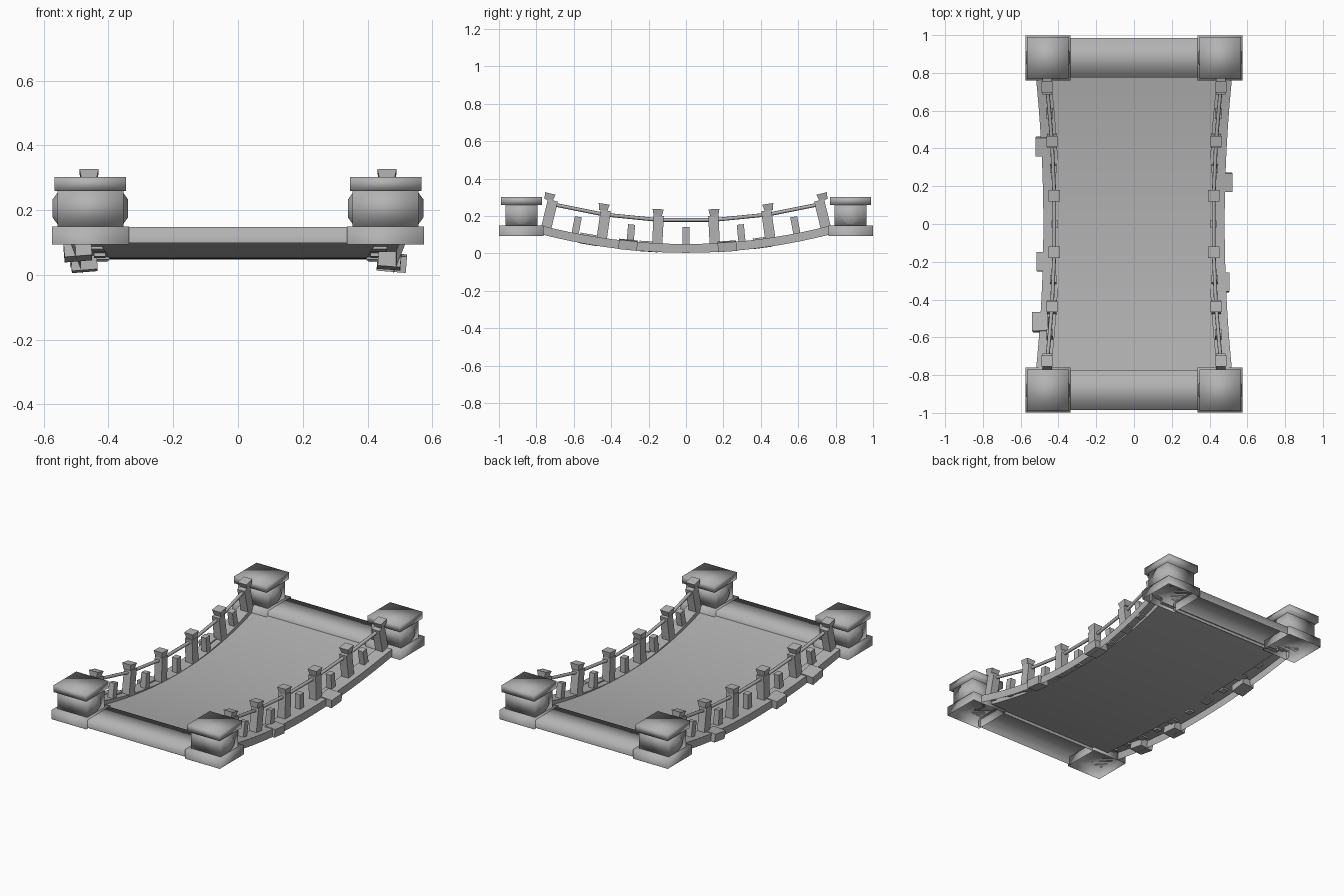
import bpy, bmesh, math
from mathutils import Matrix, Vector

cube = bpy.data.objects.get("Cube")
if cube:
    bpy.data.objects.remove(cube)

stone = bpy.data.materials.new("grey stone")
stone.use_nodes = True
GREY = (0.45, 0.45, 0.45, 1)
stone.diffuse_color = GREY
stone.node_tree.nodes["Principled BSDF"].inputs["Base Color"].default_value = GREY


def finish(name, bm, smooth=None):
    """Turn a bmesh into a named object; smooth is the sharp-edge angle."""
    me = bpy.data.meshes.new(name)
    bm.to_mesh(me)
    bm.free()
    me.materials.append(stone)
    ob = bpy.data.objects.new(name, me)
    bpy.context.collection.objects.link(ob)
    if smooth:
        bpy.ops.object.select_all(action="DESELECT")
        ob.select_set(True)
        bpy.context.view_layer.objects.active = ob
        bpy.ops.object.shade_smooth_by_angle(angle=math.radians(smooth))
    return ob


def box(name, centre, size, turn=None, smooth=None, open_sides=(), flare=1.0):
    """Box with optional rotation, open sides and a flared top."""
    bm = bmesh.new()
    bmesh.ops.create_cube(bm, size=1)
    gone = [f for f in bm.faces if any(f.normal.dot(Vector(d)) > 0.9 for d in open_sides)]
    bmesh.ops.delete(bm, geom=gone, context="FACES")
    for v in bm.verts:
        k = flare if v.co.z > 0 else 1
        v.co = Vector((v.co.x * size[0] * k, v.co.y * size[1] * k, v.co.z * size[2]))
    bm.transform(Matrix.Translation(centre) @ (turn or Matrix()))
    return finish(name, bm, smooth)


# Sagging curves along the span
def curb_top(y):
    return 0.05 + 0.165 * y * y


def rail_x(y):
    return 0.42 + 0.075 * y * y


def slope(y):
    return Matrix.Rotation(math.atan(0.33 * y), 4, "X")


DOWN, LEFT, RIGHT = (0, 0, -1), (1, 0, 0), (-1, 0, 0)

# Deck with raised open-bottomed curbs, swept along the span
bm = bmesh.new()
rows = []
STEPS = 20
for i in range(STEPS + 1):
    y = -0.78 + 1.56 * i / STEPS
    top = curb_top(y)
    outer, inner = 0.48 + 0.065 * y * y, rail_x(y) - 0.025
    half = [(outer, top - 0.047), (outer, top), (inner, top), (inner, top - 0.05 * y * y - 0.002)]
    ring = [(-x, z) for x, z in half] + half[::-1]
    rows.append([bm.verts.new((x, y, z)) for x, z in ring])
for a, b in zip(rows, rows[1:]):
    for j in range(len(a) - 1):
        bm.faces.new((a[j], a[j + 1], b[j + 1], b[j]))
bmesh.ops.recalc_face_normals(bm, faces=bm.faces)
if sum(f.normal.z for f in bm.faces) < 0:
    bmesh.ops.reverse_faces(bm, faces=bm.faces)
finish("deck", bm, 40)

# Corner towers and end beams
for sy, end in ((-1, "front"), (1, "back")):
    box(end + "_beam", (0, sy * 0.88, 0.123), (0.7, 0.21, 0.05), smooth=180,
        open_sides=(DOWN, LEFT, RIGHT))
    for sx, side in ((-1, "right"), (1, "left")):
        tag = f"{end}_{side}_"
        cx, cy = sx * 0.456, sy * 0.88
        box(tag + "tower_base", (cx, cy, 0.122), (0.238, 0.238, 0.056), smooth=180, open_sides=(DOWN,))
        box(tag + "tower_column", (cx, cy, 0.205), (0.204, 0.17, 0.11), smooth=180)
        box(tag + "tower_cap", (cx, cy, 0.281), (0.22, 0.22, 0.043), smooth=180)
        # Round boss on both side faces
        for d in (-1, 1):
            bm = bmesh.new()
            bmesh.ops.create_cone(bm, cap_ends=True, segments=10, radius1=0.053, radius2=0.03, depth=0.016)
            bm.transform(Matrix.Translation((cx + d * 0.108, cy, 0.205))
                         @ Matrix.Rotation(d * math.pi / 2, 4, "Y"))
            finish(tag + "boss", bm, 60)

# Railings: posts, balusters, low wall and handrail
POSTS = (-0.73, -0.44, -0.15, 0.15, 0.44, 0.73)


def rail_z(y):
    return 0.175 + 0.17 * y * y


for sx, side in ((-1, "right"), (1, "left")):
    for y in POSTS:
        x, z = sx * rail_x(y), curb_top(y)
        box(side + "_post", (x, y, z + 0.07), (0.05, 0.055, 0.155), slope(y))
        box(side + "_post_cap", (x, y, z + 0.165), (0.044, 0.044, 0.036), slope(y), flare=1.35)
    for a, b in zip(POSTS, POSTS[1:]):
        y = (a + b) / 2
        box(side + "_baluster", (sx * rail_x(y), y, curb_top(y) + 0.04), (0.035, 0.038, 0.1), slope(y))
        # Handrail span as a thin bar
        p, q = (Vector((sx * rail_x(t), t, rail_z(t))) for t in (a, b))
        turn = (q - p).to_track_quat("Z", "Y").to_matrix().to_4x4()
        bm = bmesh.new()
        bmesh.ops.create_cone(bm, cap_ends=True, segments=8, radius1=0.01, radius2=0.01, depth=(q - p).length)
        bm.transform(Matrix.Translation((p + q) / 2) @ turn)
        finish(side + "_handrail", bm, 50)

# Loose stones bedded in the curbs
for sx, y, x, width in ((1, 0.22, 0.475, 0.09), (1, -0.31, 0.468, 0.07), (-1, 0.41, 0.48, 0.08),
                        (-1, -0.2, 0.475, 0.08), (-1, -0.52, 0.495, 0.085)):
    turn = slope(y) @ Matrix.Rotation(0.08 * sx, 4, "Y")
    box("curb_stone", (sx * x, y, curb_top(y) - 0.02), (width, 0.1, 0.05), turn)
